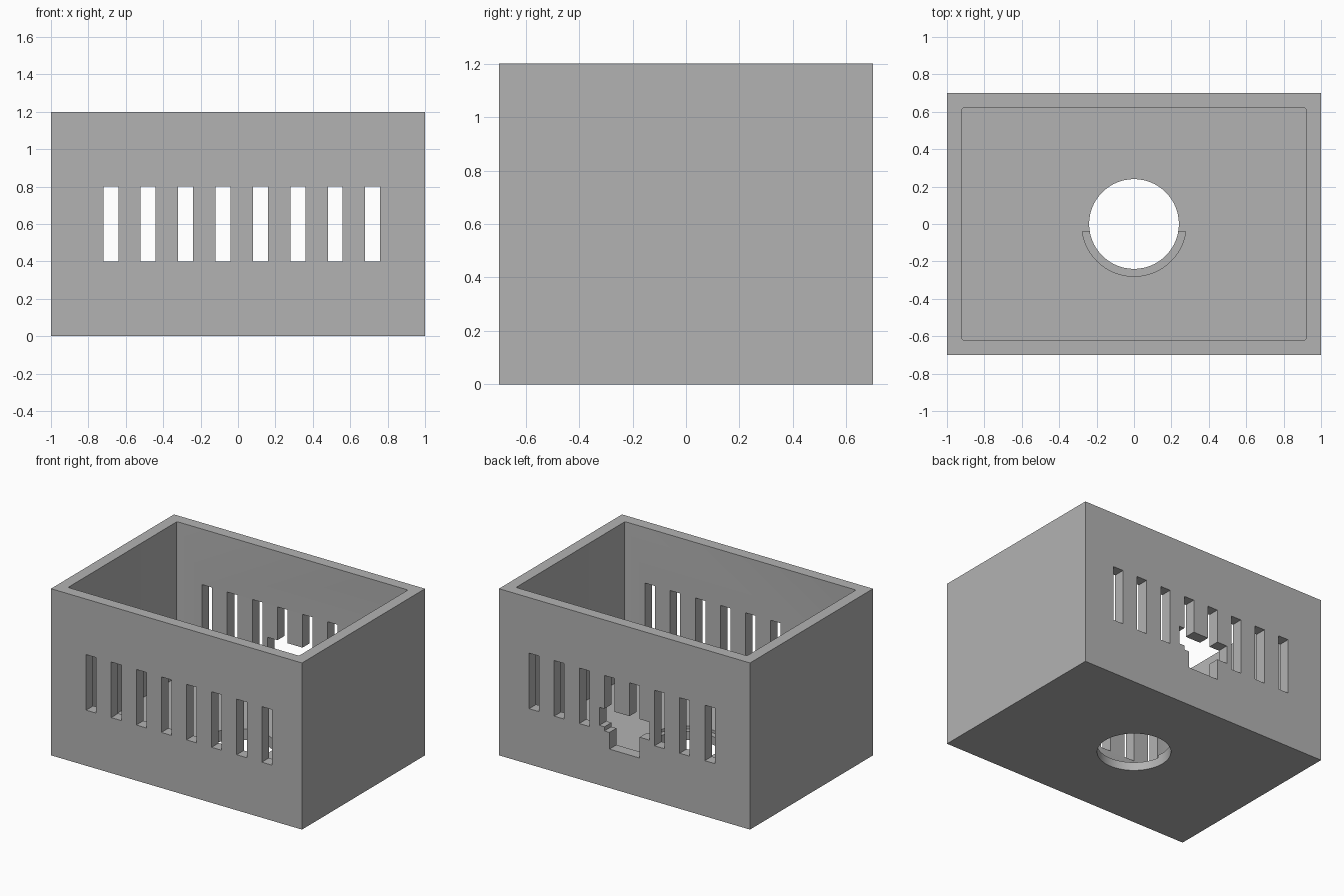
import bpy
import bmesh
from mathutils import Matrix

cube = bpy.data.objects.get("Cube")
if cube:
    bpy.data.objects.remove(cube, do_unlink=True)

LENGTH, DEPTH, HEIGHT, WALL = 2.0, 1.4, 1.2, 0.08

grey = bpy.data.materials.new("plain_grey")
grey.use_nodes = True
grey.diffuse_color = (0.45, 0.45, 0.45, 1)
grey.node_tree.nodes["Principled BSDF"].inputs["Base Color"].default_value = grey.diffuse_color


def finish(name, bm):
    mesh = bpy.data.meshes.new(name)
    bm.to_mesh(mesh)
    bm.free()
    mesh.materials.append(grey)
    obj = bpy.data.objects.new(name, mesh)
    bpy.context.collection.objects.link(obj)
    return obj


def box(name, x, y, z, corner=0):
    """Box from (min, max) ranges, with optional rounded upright edges."""
    bm = bmesh.new()
    bmesh.ops.create_cube(bm, size=1)
    for v in bm.verts:
        v.co = [r[1] if c > 0 else r[0] for c, r in zip(v.co, (x, y, z))]
    if corner:
        upright = [e for e in bm.edges if abs(e.verts[0].co.z - e.verts[1].co.z) > 0.1]
        bmesh.ops.bevel(bm, geom=upright, offset=corner, segments=3, profile=0.5, affect='EDGES')
    return finish(name, bm)


def cylinder(name, radius, z0, z1):
    bm = bmesh.new()
    bmesh.ops.create_cone(bm, cap_ends=True, segments=64, radius1=radius, radius2=radius,
                          depth=z1 - z0, matrix=Matrix.Translation((0, 0, (z0 + z1) / 2)))
    return finish(name, bm)


def carve(target, cutter, operation='DIFFERENCE'):
    mod = target.modifiers.new("carve", 'BOOLEAN')
    mod.operation, mod.solver, mod.object = operation, 'EXACT', cutter
    bpy.context.view_layer.objects.active = target
    bpy.ops.object.modifier_apply(modifier=mod.name)
    bpy.data.objects.remove(cutter, do_unlink=True)


# Open box with a hollow inside
case = box("open_case", (-LENGTH / 2, LENGTH / 2), (-DEPTH / 2, DEPTH / 2), (0, HEIGHT))
inner_x, inner_y = LENGTH / 2 - WALL, DEPTH / 2 - WALL
carve(case, box("cavity", (-inner_x, inner_x), (-inner_y, inner_y), (WALL, HEIGHT + 0.2), 0.01))

# Vent slots through the front and back walls
for i in range(8):
    x = -0.72 + 0.2 * i
    carve(case, box("vent_slot", (x, x + 0.08), (-0.9, 0.9), (0.4, 0.8)))

# Stepped connector opening in the back wall
carve(case, box("opening_stem", (-0.12, 0.12), (0.5, 0.84), (0.28, 0.5)))
carve(case, box("opening_bar", (-0.2, 0.2), (0.48, 0.86), (0.43, 0.56)))

# Round floor hole with a shallow half-round ledge on its front side
ledge = cylinder("ledge", 0.28, 0.06, 0.2)
carve(ledge, box("ledge_front", (-0.5, 0.5), (-0.5, -0.04), (0, 0.3)), 'INTERSECT')
carve(case, ledge)
carve(case, cylinder("floor_hole", 0.24, -0.1, 0.25))

# Crisp walls, smooth hole
bpy.ops.object.select_all(action='DESELECT')
case.select_set(True)
bpy.context.view_layer.objects.active = case
bpy.ops.object.shade_smooth_by_angle(angle=0.5)
